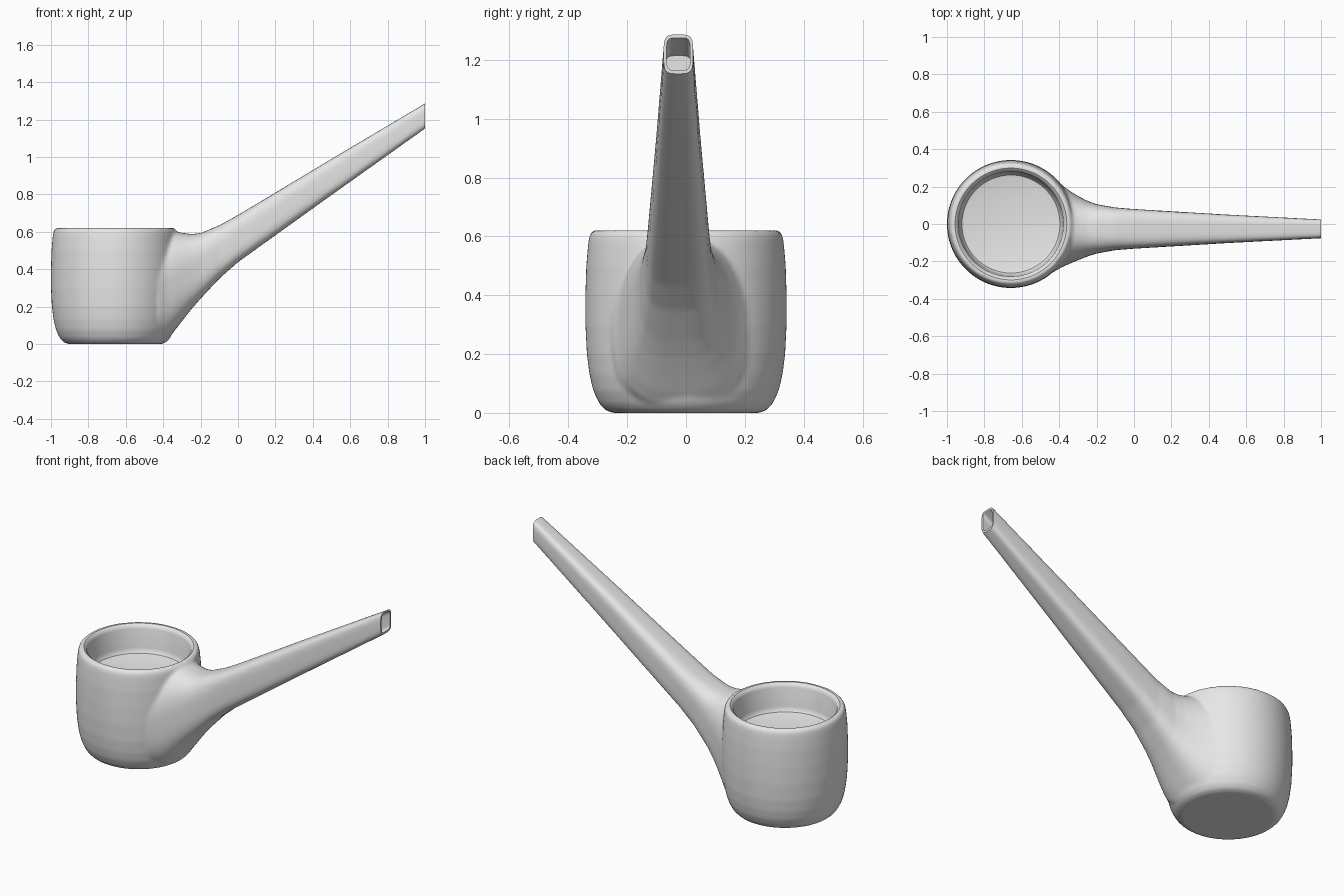
import bpy, bmesh, math

if "Cube" in bpy.data.objects:
    bpy.data.objects.remove(bpy.data.objects["Cube"])

SEG = 128


def make_object(name, bm):
    bmesh.ops.recalc_face_normals(bm, faces=bm.faces)
    me = bpy.data.meshes.new(name)
    bm.to_mesh(me)
    bm.free()
    ob = bpy.data.objects.new(name, me)
    bpy.context.collection.objects.link(ob)
    return ob


def loft(name, rings):
    """Skin closed rings of points and cap both ends."""
    bm = bmesh.new()
    rows = [[bm.verts.new(p) for p in r] for r in rings]
    n = len(rows[0])
    for a, b in zip(rows, rows[1:]):
        for i in range(n):
            j = (i + 1) % n
            bm.faces.new((a[i], a[j], b[j], b[i]))
    bm.faces.new(rows[0])
    bm.faces.new(rows[-1])
    return make_object(name, bm)


def turned(name, profile, cx):
    """Lathe an (radius, z) profile about a vertical axis."""
    return loft(name, [[(cx + r * math.cos(2 * math.pi * i / SEG),
                         r * math.sin(2 * math.pi * i / SEG), z)
                        for i in range(SEG)] for r, z in profile])


def section(x, zb, zt, hw, yc, n_top, n_bot, count=64):
    """Rounded cross-section standing upright at x."""
    pts = []
    for i in range(count):
        t = 2 * math.pi * (i + 0.5) / count
        c, s = math.cos(t), math.sin(t)
        n = n_top if s > 0 else n_bot
        y = yc + hw * math.copysign(abs(c) ** (2 / n), c)
        z = (zb + zt) / 2 + (zt - zb) / 2 * math.copysign(abs(s) ** (2 / n), s)
        pts.append((x, y, z))
    return pts


def apply_modifier(ob, kind, **props):
    bpy.context.view_layer.objects.active = ob
    m = ob.modifiers.new(kind.lower(), kind)
    for k, v in props.items():
        setattr(m, k, v)
    bpy.ops.object.modifier_apply(modifier=m.name)


def boolean(ob, other, op):
    apply_modifier(ob, 'BOOLEAN', object=other, operation=op, solver='EXACT')
    bpy.data.objects.remove(other, do_unlink=True)


CX = -0.658

# Solid cup body
pipe = turned("cup_with_stem", [
    (0.25, 0.0), (0.275, 0.01), (0.295, 0.032), (0.315, 0.075), (0.328, 0.13),
    (0.337, 0.2), (0.342, 0.3), (0.342, 0.4), (0.339, 0.5), (0.333, 0.57),
    (0.328, 0.605), (0.318, 0.62)], CX)

# Tapering stem: x, bottom, top, half width, centre y, top / bottom squareness
stem = loft("stem", [section(*s) for s in [
    (-0.50, 0.03, 0.57, 0.200, -0.005, 2.3, 3.0),
    (-0.42, 0.012, 0.59, 0.243, -0.008, 2.3, 3.0),
    (-0.38, 0.025, 0.60, 0.216, -0.012, 2.3, 3.0),
    (-0.34, 0.070, 0.603, 0.193, -0.018, 2.4, 3.1),
    (-0.30, 0.122, 0.595, 0.172, -0.022, 2.5, 3.2),
    (-0.25, 0.185, 0.588, 0.149, -0.025, 2.7, 3.3),
    (-0.20, 0.243, 0.593, 0.132, -0.026, 2.9, 3.4),
    (-0.10, 0.350, 0.635, 0.114, -0.026, 3.2, 3.6),
    (0.00, 0.438, 0.690, 0.106, -0.026, 3.6, 4.0),
    (0.50, 0.797, 0.990, 0.076, -0.026, 4.2, 4.5),
    (1.06, 1.195, 1.322, 0.047, -0.026, 5.0, 5.0)]])

# Merge and soften the joint
boolean(pipe, stem, 'UNION')
apply_modifier(pipe, 'REMESH', mode='VOXEL', voxel_size=0.01)
apply_modifier(pipe, 'SMOOTH', factor=0.5, iterations=6)

# Upright cut at the stem tip
bm = bmesh.new()
bmesh.ops.create_cube(bm, size=1)
bmesh.ops.translate(bm, verts=bm.verts, vec=(1.5, 0, 1.25))
boolean(pipe, make_object("tip_cutter", bm), 'DIFFERENCE')

# Hollow in the stem tip
boolean(pipe, loft("tip_hollow", [
    section(0.90, 1.094, 1.214, 0.043, -0.026, 5, 5),
    section(1.05, 1.200, 1.305, 0.038, -0.026, 5, 5)]), 'DIFFERENCE')

# Shallow bowl with rounded lip
boolean(pipe, turned("bowl_hollow", [
    (0.25, 0.452), (0.262, 0.456), (0.27, 0.468), (0.274, 0.485),
    (0.281, 0.595), (0.286, 0.609), (0.295, 0.617), (0.305, 0.625),
    (0.305, 0.8)], CX), 'DIFFERENCE')

# Single grey finish
mat = bpy.data.materials.new("plain grey")
mat.diffuse_color = (0.8, 0.8, 0.8, 1)
mat.use_nodes = True
mat.node_tree.nodes["Principled BSDF"].inputs["Base Color"].default_value = mat.diffuse_color
pipe.data.materials.clear()
pipe.data.materials.append(mat)
for p in pipe.data.polygons:
    p.material_index = 0

bpy.ops.object.select_all(action='DESELECT')
pipe.select_set(True)
bpy.context.view_layer.objects.active = pipe
bpy.ops.object.shade_smooth_by_angle(angle=math.radians(35))
